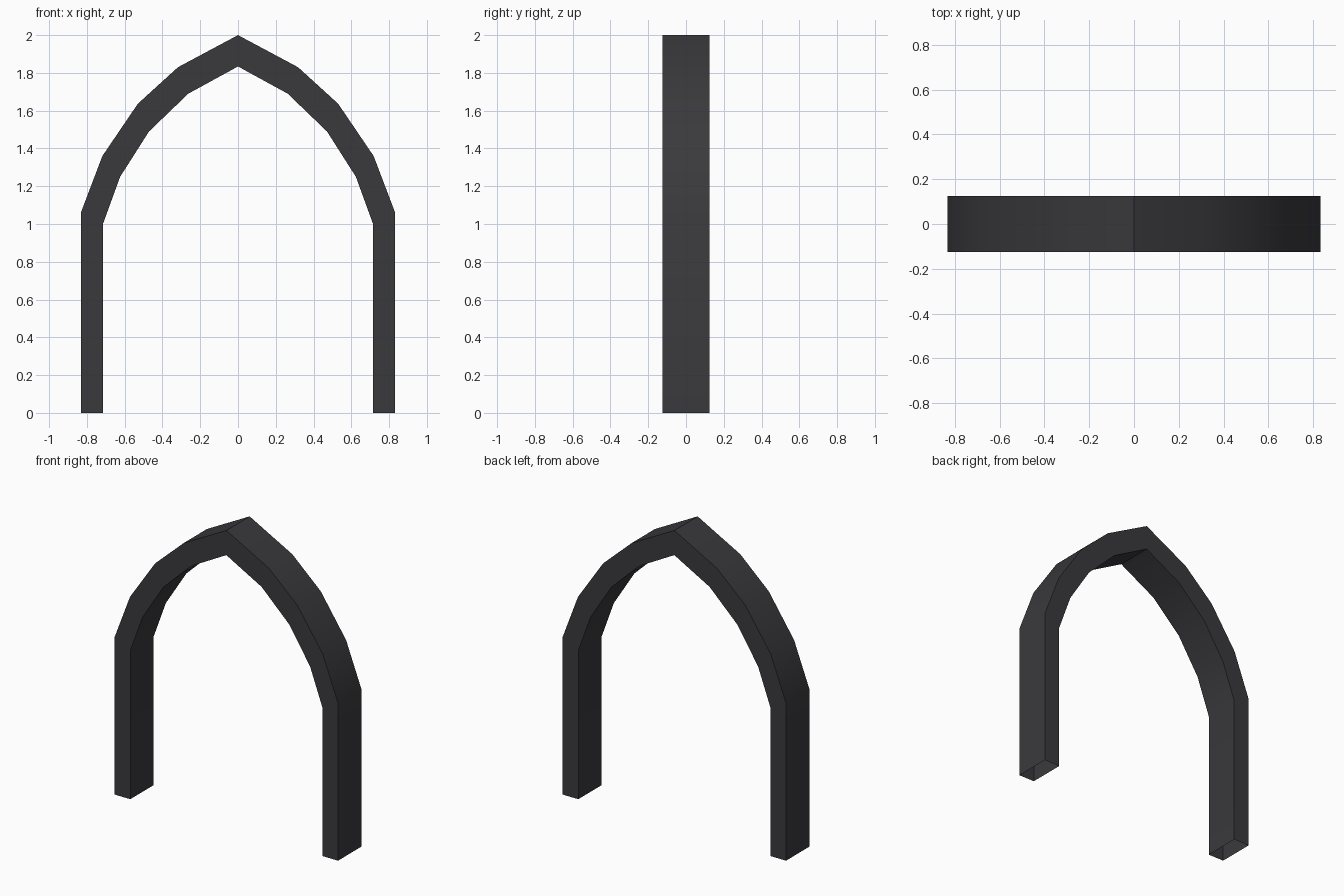
import bpy, bmesh, math

if "Cube" in bpy.data.objects:
    bpy.data.objects.remove(bpy.data.objects["Cube"])

HALF_DEPTH = 0.124

# Right half of the arch from foot to apex: (outer x, outer z, inner x, inner z)
half = [
    (0.832, 0.00, 0.715, 0.00),
    (0.832, 1.06, 0.715, 1.00),
    (0.718, 1.36, 0.624, 1.25),
    (0.530, 1.637, 0.471, 1.49),
    (0.318, 1.83, 0.263, 1.69),
    (0.000, 2.00, 0.000, 1.834),
]
# Mirror to get the whole path, right foot to left foot
path = half + [(-ox, oz, -ix, iz) for ox, oz, ix, iz in reversed(half[:-1])]

# Sweep a rectangular section along the path, feet left open underneath
bm = bmesh.new()
rings = []
for ox, oz, ix, iz in path:
    section = [(ox, -HALF_DEPTH, oz), (ox, HALF_DEPTH, oz),
               (ix, HALF_DEPTH, iz), (ix, -HALF_DEPTH, iz)]
    rings.append([bm.verts.new(co) for co in section])
for a, b in zip(rings, rings[1:]):
    for k in range(4):
        n = (k + 1) % 4
        bm.faces.new((a[k], a[n], b[n], b[k]))

mesh = bpy.data.meshes.new("pointed_arch")
bm.to_mesh(mesh)
bm.free()

# Dark stone colour
mat = bpy.data.materials.new("dark charcoal")
mat.diffuse_color = (0.042, 0.041, 0.046, 1.0)
mat.use_nodes = True
mat.node_tree.nodes["Principled BSDF"].inputs["Base Color"].default_value = mat.diffuse_color
mesh.materials.append(mat)

arch = bpy.data.objects.new("pointed_arch", mesh)
bpy.context.collection.objects.link(arch)

# Smooth along the curve, sharp at the apex and long edges
bpy.context.view_layer.objects.active = arch
arch.select_set(True)
bpy.ops.object.shade_smooth_by_angle(angle=math.radians(30))
